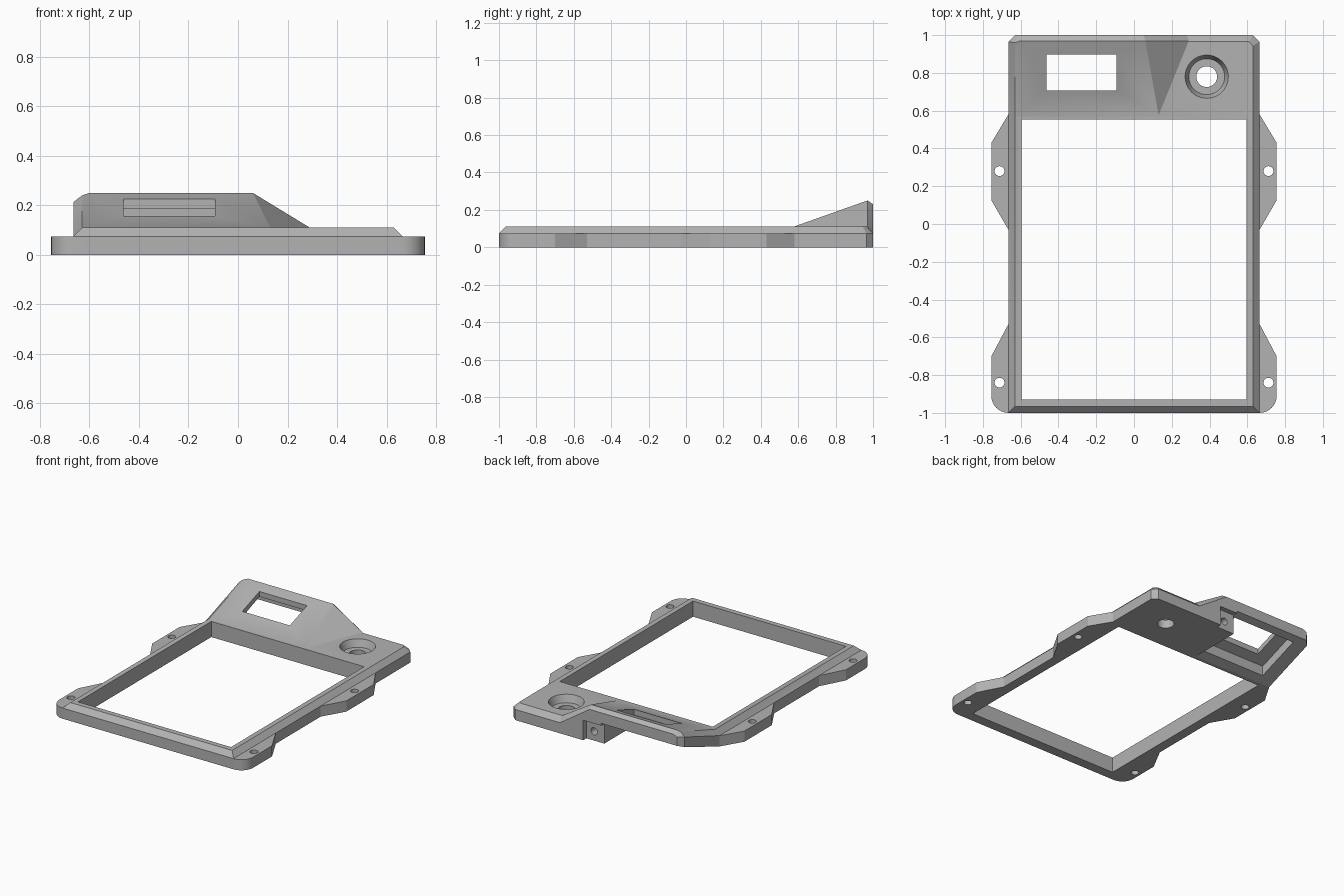
import bpy, bmesh, math
from mathutils import Vector, Matrix

cube = bpy.data.objects.get("Cube")
if cube:
    bpy.data.objects.remove(cube, do_unlink=True)

grey = bpy.data.materials.new("mid grey plastic")
grey.use_nodes = True
COLOUR = (0.45, 0.45, 0.45, 1)
grey.diffuse_color = COLOUR
grey.node_tree.nodes["Principled BSDF"].inputs["Base Color"].default_value = COLOUR


def make(name, bm):
    bmesh.ops.recalc_face_normals(bm, faces=bm.faces)
    mesh = bpy.data.meshes.new(name)
    bm.to_mesh(mesh)
    bm.free()
    mesh.materials.append(grey)
    obj = bpy.data.objects.new(name, mesh)
    bpy.context.scene.collection.objects.link(obj)
    return obj


def hull(name, points):
    bm = bmesh.new()
    for p in points:
        bm.verts.new(p)
    res = bmesh.ops.convex_hull(bm, input=bm.verts)
    loose = [v for v in bm.verts if not v.link_faces]
    bmesh.ops.delete(bm, geom=loose, context='VERTS')
    bmesh.ops.dissolve_limit(bm, angle_limit=0.01, verts=bm.verts, edges=bm.edges)
    return make(name, bm)


def prism(name, outline, z0, z1):
    return hull(name, [(x, y, z) for z in (z0, z1) for x, y in outline])


def box(name, x0, x1, y0, y1, z0, z1):
    return prism(name, [(x0, y0), (x1, y0), (x1, y1), (x0, y1)], z0, z1)


def cone(name, r0, r1, centre, depth, along_y=False):
    bm = bmesh.new()
    turn = Matrix.Rotation(math.pi / 2, 4, 'X') if along_y else Matrix()
    bmesh.ops.create_cone(bm, cap_ends=True, segments=40, radius1=r0, radius2=r1,
                          depth=depth, matrix=Matrix.Translation(centre) @ turn)
    return make(name, bm)


def combine(target, tool, operation):
    mod = target.modifiers.new("combine", 'BOOLEAN')
    mod.operation, mod.solver, mod.object = operation, 'EXACT', tool
    dg = bpy.context.evaluated_depsgraph_get()
    mesh = bpy.data.meshes.new_from_object(target.evaluated_get(dg))
    target.modifiers.clear()
    target.data = mesh
    bpy.data.objects.remove(tool, do_unlink=True)


W, TOP, STEP, C = 0.665, 0.11, 0.075, 0.035


def outline(inset):
    w, l = W - inset, 1 - inset
    k = C - 0.4 * inset
    return [(-w, -l), (w, -l), (w, l - k), (w - k, l), (k - w, l), (-w, l - k)]


# Bevelled frame slab
frame = hull("frame", [(x, y, z) for inset, z in ((0, 0), (0, STEP), (C, TOP))
                       for x, y in outline(inset)])

# Sloping display housing with a facet falling to the button side
Y0, Y1 = 0.575, 0.97
housing = hull("housing", [
    (-W, Y0, 0), (-W, 1 - C, 0), (C - W, 1, 0), (0.27, 1, 0), (0.13, Y0, 0),
    (-W, Y0, STEP), (C - W, Y0, TOP), (0.13, Y0, TOP), (0.29, Y1, TOP), (0.28, 1, STEP),
    (-W, 1 - C, 0.213), (C - W, 1, 0.218), (-0.6, 1, 0.23), (0.05, 1, 0.23),
    (C - W, Y1 - 0.01, 0.24), (-0.6, Y1, 0.25), (0.06, Y1, 0.25)])
combine(frame, housing, 'UNION')

# Mounting ears on both sides
corner = [(W + 0.09 * math.sin(a), -0.91 - 0.09 * math.cos(a))
          for a in [i * math.pi / 16 for i in range(9)]]
rear = [(0.62, 0.58), (W, 0.58), (0.755, 0.43), (0.755, 0.125), (W, -0.03), (0.62, -0.03)]
front = [(0.62, -0.53), (W, -0.53), (0.755, -0.7), (0.62, -1)] + corner
for s in (-1, 1):
    for shape in (rear, front):
        combine(frame, prism("ear", [(s * x, y) for x, y in shape], 0, STEP), 'UNION')

# Main opening and screw holes
combine(frame, box("opening", -0.595, 0.595, -0.928, 0.553, -1, 1), 'DIFFERENCE')
for s in (-1, 1):
    for y in (0.28, -0.84):
        combine(frame, cone("screw_hole", 0.026, 0.026, (s * 0.712, y, 0), 0.5), 'DIFFERENCE')

# Button recess and through hole
combine(frame, cone("button_recess", 0.095, 0.115, (0.385, 0.78, 0.085), 0.052), 'DIFFERENCE')
combine(frame, cone("button_hole", 0.055, 0.055, (0.385, 0.78, 0), 0.5), 'DIFFERENCE')

# Hollow below the housing, leaving a tilted panel
SLOPE = 0.37


def tilted(name, x0, x1, y0, y1, low, high):
    return hull(name, [(x, y, SLOPE * (y - 0.58) + h) for x in (x0, x1)
                       for y in (y0, y1) for h in (low, high)])


combine(frame, tilted("underside", -0.9, -0.04, 0.58, 1.1, -0.5, 0), 'DIFFERENCE')
combine(frame, tilted("display_pocket", -0.56, -0.06, 0.64, 0.95, -0.05, 0.07), 'DIFFERENCE')
combine(frame, box("display_window", -0.462, -0.092, 0.708, 0.898, -1, 1), 'DIFFERENCE')

# Cable notch and port at the back
combine(frame, box("back_notch", -0.1, 0.1, 0.965, 1.1, -0.1, 0.14), 'DIFFERENCE')
combine(frame, cone("port", 0.025, 0.025, (0.04, 0.95, 0.065), 0.2, True), 'DIFFERENCE')

# Sharp edges, smooth bores
bpy.context.view_layer.objects.active = frame
frame.select_set(True)
bpy.ops.object.shade_smooth_by_angle(angle=math.radians(20))
